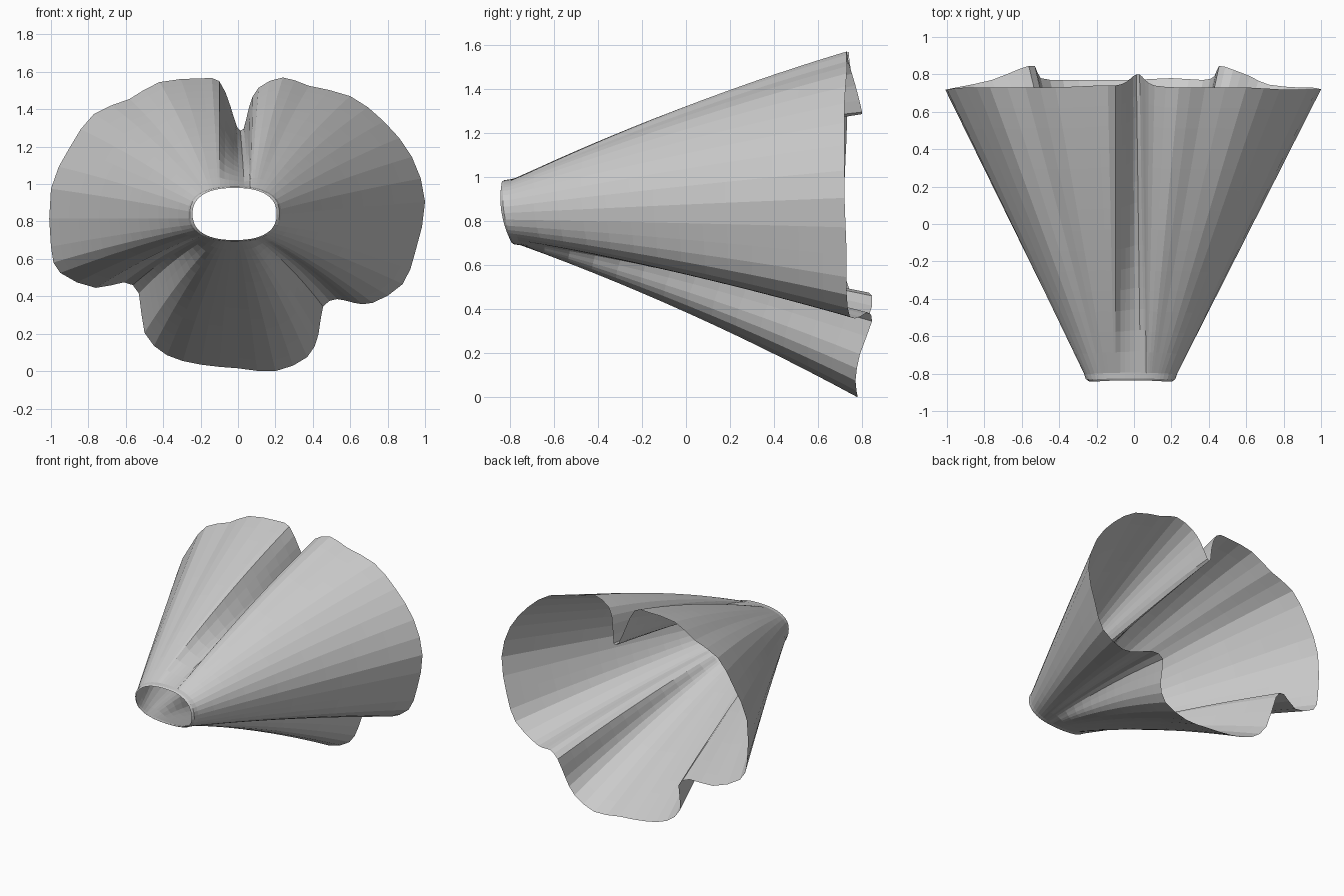
import bpy, bmesh
from math import atan2, sin, cos, degrees, radians, copysign
from mathutils import Vector

if "Cube" in bpy.data.objects:
    bpy.data.objects.remove(bpy.data.objects["Cube"])

# Wide lobed rim (x, y, z), clockwise in front view from the top notch
RIM = [(.03, .80, 1.30), (.06, .77, 1.42), (.11, .74, 1.52), (.24, .73, 1.575), (.38, .73, 1.53),
       (.60, .73, 1.475), (.78, .72, 1.34), (.93, .72, 1.15), (1, .72, .91), (.95, .73, .65),
       (.88, .73, .47), (.72, .745, .37), (.62, .79, .37), (.53, .825, .39), (.455, .845, .35),
       (.43, .79, .20), (.37, .77, .08), (.20, .78, .005), (0, .77, .02), (-.20, .77, .04),
       (-.38, .77, .09), (-.50, .78, .21), (-.53, .845, .42), (-.61, .83, .48), (-.76, .77, .45),
       (-.95, .73, .53), (-1, .72, .67), (-1, .72, .98), (-.90, .73, 1.20), (-.77, .73, 1.38),
       (-.58, .73, 1.46), (-.42, .73, 1.55), (-.20, .74, 1.57), (-.10, .74, 1.555),
       (-.04, .76, 1.42), (-.005, .79, 1.31)]
CX, CZ = -.018, .845
# Rim angle -> opening angle: the top notch widens into a flat-bottomed groove
SPREAD = [(0, 0), (3, 16), (7, 30), (20, 39), (48, 54), (180, 180)]


def refine(points):
    """Double a closed loop with smooth midpoints."""
    p = [Vector(v) for v in points]
    n = len(p)
    out = []
    for i in range(n):
        a, b, c, d = p[i - 1], p[i], p[(i + 1) % n], p[(i + 2) % n]
        out += [b, (9 * (b + c) - a - d) / 16]
    return out


def spread(a):
    for (a0, b0), (a1, b1) in zip(SPREAD, SPREAD[1:]):
        if abs(a) <= a1:
            return radians(copysign(b0 + (b1 - b0) * (abs(a) - a0) / (a1 - a0), a))
    return radians(a)


def oval(ang, rx, rz, y_off):
    """Point on the rounded, slightly tilted narrow opening; ang from the top."""
    s, c = sin(ang), cos(ang)
    r = (abs(s / rx) ** 2.4 + abs(c / rz) ** 2.4) ** (-1 / 2.4)
    k = r * c / rz
    return Vector((CX + r * s, -.832 - .022 * k + .024 * k * k + y_off, CZ + r * c))


# Pleated funnel lofted from narrow opening to lobed rim
STEPS = 14
bm = bmesh.new()
columns = []
for p in refine(RIM):
    ang = atan2(p.x - CX, p.z - CZ)
    a = degrees(ang)
    ring_ang = spread(a)
    shoulder = oval(ring_ang, .25, .150, .035)
    bulge = .035 * abs(cos(ang)) * (.3 if abs(a) < 6 else 1)
    col = [oval(ring_ang, .225, .139, -.006), oval(ring_ang, .24, .146, .005)]
    for k in range(STEPS + 1):
        t = k / STEPS
        q = shoulder.lerp(p, t)
        q.z += 4 * t * (1 - t) * bulge
        col.append(q)
    columns.append([bm.verts.new(v) for v in col])

for i, c in enumerate(columns):
    d = columns[(i + 1) % len(columns)]
    for k in range(len(c) - 1):
        bm.faces.new((c[k], c[k + 1], d[k + 1], d[k]))

low = min(v.co.z for v in bm.verts)
for v in bm.verts:
    v.co.z -= low
mesh = bpy.data.meshes.new("pleated_funnel")
bm.normal_update()
bm.to_mesh(mesh)
bm.free()
obj = bpy.data.objects.new("pleated_funnel", mesh)
bpy.context.collection.objects.link(obj)
